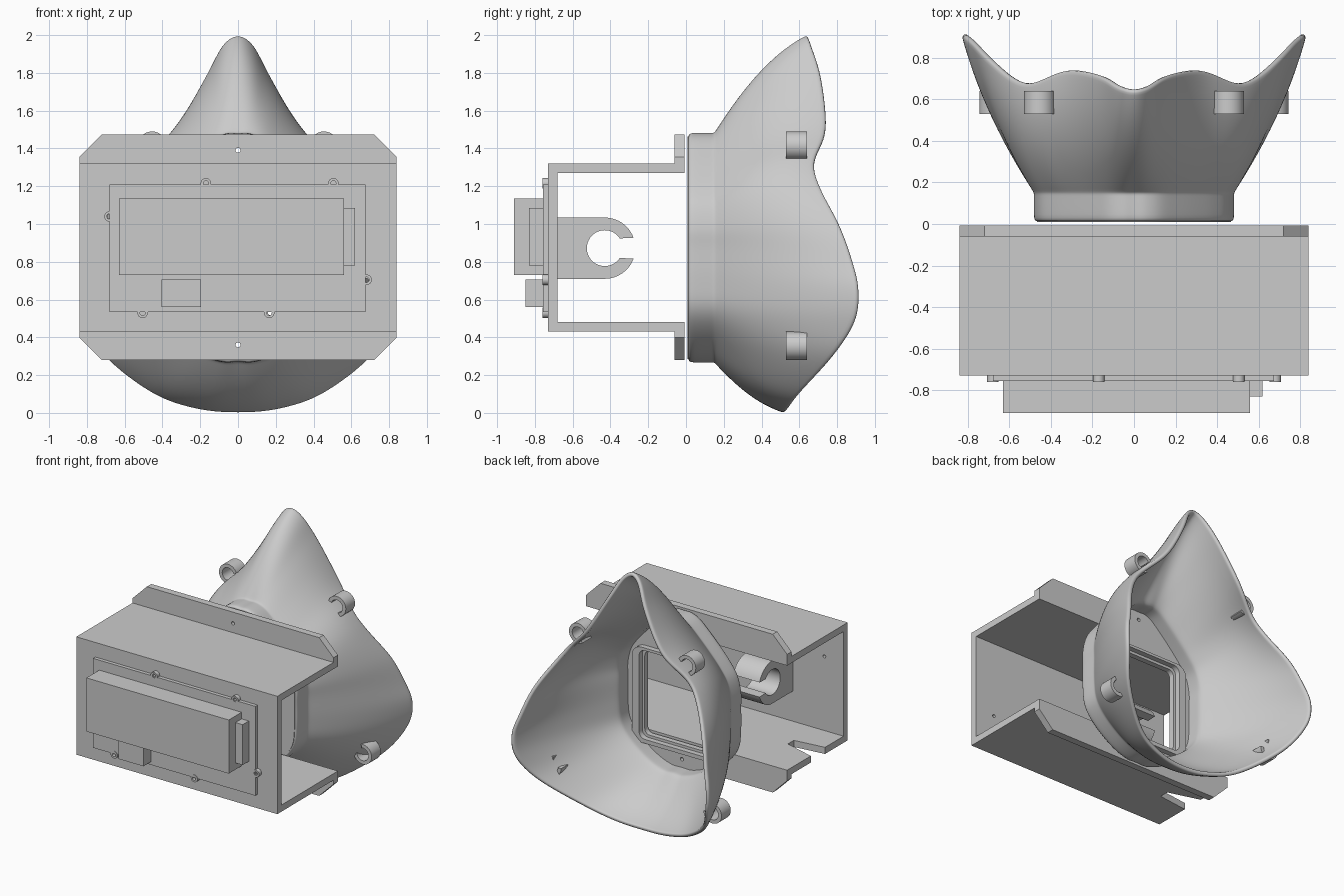
import bpy, math
from mathutils import Matrix, Vector

if "Cube" in bpy.data.objects:
    bpy.data.objects.remove(bpy.data.objects["Cube"])

# Local (x, y, z) -> world axes for plates extruded along each world axis
AXES = {
    'X': Matrix(((0, 0, 1, 0), (1, 0, 0, 0), (0, 1, 0, 0), (0, 0, 0, 1))),
    'Y': Matrix(((1, 0, 0, 0), (0, 0, -1, 0), (0, 1, 0, 0), (0, 0, 0, 1))),
    'Z': Matrix.Identity(4),
}


def plate(name, loops, lo, hi, axis='Y', smooth=True):
    """Outline plus hole loops, extruded from lo to hi along a world axis."""
    cu = bpy.data.curves.new(name, 'CURVE')
    cu.dimensions, cu.fill_mode, cu.extrude = '2D', 'BOTH', (hi - lo) / 2
    for pts in loops:
        sp = cu.splines.new('POLY')
        sp.points.add(len(pts) - 1)
        for p, (a, b) in zip(sp.points, pts):
            p.co = (a, b, 0, 1)
        sp.use_cyclic_u = True
    ob = bpy.data.objects.new(name, cu)
    bpy.context.collection.objects.link(ob)
    mid = (lo + hi) / 2
    ob.matrix_world = AXES[axis] @ Matrix.Translation((0, 0, -mid if axis == 'Y' else mid))
    bpy.ops.object.select_all(action='DESELECT')
    ob.select_set(True)
    bpy.context.view_layer.objects.active = ob
    bpy.ops.object.convert(target='MESH')
    ob = bpy.context.object
    ob.name = name
    if smooth:
        bpy.ops.object.shade_smooth_by_angle(angle=math.radians(30))
    return ob


def rect(x0, x1, z0, z1):
    return [(x0, z0), (x1, z0), (x1, z1), (x0, z1)]


def arc(cx, cz, r, a0, a1, n):
    return [(cx + r * math.cos(math.radians(a0 + (a1 - a0) * i / n)),
             cz + r * math.sin(math.radians(a0 + (a1 - a0) * i / n))) for i in range(n + 1)]


def circle(cx, cz, r, n=20):
    return arc(cx, cz, r, 0, 360, n)[:-1]


def round_rect(x0, x1, z0, z1, r):
    return (arc(x1 - r, z1 - r, r, 0, 90, 6) + arc(x0 + r, z1 - r, r, 90, 180, 6)
            + arc(x0 + r, z0 + r, r, 180, 270, 6) + arc(x1 - r, z0 + r, r, 270, 360, 6))


# Bracket: front wall, top and bottom walls, chamfered flanges
W = 0.84
plate("bracket_front_wall", [rect(-W, W, 0.43, 1.32), circle(-0.68, 1.04, 0.012),
      circle(0.68, 0.70, 0.012), circle(0.17, 0.53, 0.012)], -0.73, -0.68)
plate("bracket_top_wall", [rect(-W, W, -0.68, -0.06)], 1.27, 1.32, 'Z')
plate("bracket_bottom_wall", [[(-W, -0.68), (W, -0.68), (W, -0.06), (-W, -0.06), (-W, -0.29),
      (-0.60, -0.36), (-0.60, -0.43), (-W, -0.46)]], 0.43, 0.48, 'Z')
plate("bracket_top_flange", [[(-W, 1.27), (W, 1.27), (W, 1.355), (0.72, 1.475), (-0.72, 1.475),
      (-W, 1.355)], circle(0, 1.39, 0.013)], -0.06, -0.007)
plate("bracket_bottom_flange", [[(-W, 0.48), (W, 0.48), (W, 0.40), (0.72, 0.28), (-0.72, 0.28),
      (-W, 0.40)], circle(0, 0.36, 0.013)], -0.06, -0.007)

# Circuit board with screw bosses and components
plate("board", [rect(-0.68, 0.675, 0.535, 1.21)], -0.757, -0.73)
for i, (x, z) in enumerate([(-0.17, 1.215), (0.505, 1.215), (-0.68, 1.04),
                            (0.68, 0.705), (-0.505, 0.53), (0.165, 0.53)]):
    plate(f"screw_boss_{i}", [circle(x, z, 0.028), circle(x, z, 0.014)], -0.76, -0.73)
plate("display_block", [rect(-0.63, 0.56, 0.73, 1.135)], -0.91, -0.75)
plate("side_connector", [rect(0.56, 0.62, 0.78, 1.085)], -0.83, -0.75)
plate("small_connector", [rect(-0.405, -0.195, 0.56, 0.705)], -0.85, -0.75)

# Open clip on the inside of the front wall
plate("tube_clip", [[(-0.68, 0.71)] + arc(-0.43, 0.872, 0.162, -90, -20, 12)
      + arc(-0.43, 0.872, 0.095, -33, -327, 36) + arc(-0.43, 0.872, 0.162, 20, 90, 12)
      + [(-0.68, 1.034)]], -0.42, -0.20, 'X')

# Mask shell: matching neck (x, z) and rim (x, y, z) half outlines, top to bottom
neck_half = [(0, 1.48), (.06, 1.48), (.13, 1.45), (.22, 1.37), (.31, 1.28), (.39, 1.19),
             (.45, 1.10), (.48, .98), (.48, .87), (.48, .70), (.46, .55), (.37, .43),
             (.22, .32), (.09, .27), (0, .27)]
rim_half = [(0, .64, 2.0), (.08, .66, 1.95), (.16, .71, 1.8), (.27, .74, 1.6), (.36, .735, 1.47),
            (.50, .68, 1.33), (.60, .71, 1.2), (.72, .81, 1.0), (.79, .88, .8), (.83, .91, .65),
            (.81, .89, .48), (.70, .77, .29), (.45, .60, .10), (.22, .54, .02), (0, .52, 0)]


def closed_loop(half, sub=4):
    """Mirror a half outline and smooth it with a Catmull-Rom curve."""
    pts = [Vector(p) for p in half]
    pts += [Vector((-p[0],) + tuple(p[1:])) for p in half[-2:0:-1]]
    n, out = len(pts), []
    for i in range(n):
        a, b, c, d = (pts[(i + k) % n] for k in (-1, 0, 1, 2))
        for s in range(sub):
            t = s / sub
            out.append(0.5 * (2 * b + (c - a) * t + (2 * a - 5 * b + 4 * c - d) * t * t
                              + (3 * b - a - 3 * c + d) * t ** 3))
    return out


neck = closed_loop([(x, 0.15, z) for x, z in neck_half])
rim = closed_loop(rim_half)
mid = Vector((0, 0, 0.87))
rings = []
for y, s in ((0.008, 0.97), (0.02, 0.995), (0.04, 1.0), (0.10, 1.0), (0.14, 1.0)):
    rings.append([Vector((p.x * s, y, 0.87 + (p.z - 0.87) * s)) for p in neck])
for t in (0, 0.03, 0.1, 0.2, 0.3, 0.4, 0.5, 0.6, 0.7, 0.8, 0.9, 0.96, 1.0):
    ring = []
    for a, b in zip(neck, rim):
        out = Vector((b.x, 0, b.z - 0.87)).normalized()
        ring.append(a.lerp(b, t) + out * (0.04 + 0.03 * max(0, out.z)) * 4 * t * (1 - t))
    rings.append(ring)
n = len(neck)
faces = [(r * n + i, r * n + (i + 1) % n, (r + 1) * n + (i + 1) % n, (r + 1) * n + i)
         for r in range(len(rings) - 1) for i in range(n)]
me = bpy.data.meshes.new("mask_shell")
me.from_pydata([p for ring in rings for p in ring], [], faces)
me.polygons.foreach_set("use_smooth", [True] * len(faces))
shell = bpy.data.objects.new("mask_shell", me)
bpy.context.collection.objects.link(shell)
sol = shell.modifiers.new("thickness", 'SOLIDIFY')
sol.thickness, sol.offset = 0.03, -1
shell.modifiers.new("smooth", 'SUBSURF').levels = 1
shell.modifiers["smooth"].render_levels = 1

# Mask back plate with lens window and raised window frame
window = round_rect(-0.31, 0.31, 0.47, 1.10, 0.04)
plate("mask_back_plate", [[(p.x * 0.97, 0.87 + (p.z - 0.87) * 0.97) for p in neck], window,
      circle(0, 1.39, 0.013), circle(0, 0.36, 0.013)], 0.009, 0.05)
plate("window_frame", [round_rect(-0.39, 0.39, 0.42, 1.14, 0.08),
      round_rect(-0.33, 0.33, 0.45, 1.12, 0.05)], 0.05, 0.09)

# Strap hooks: open rings on the mask sides
for side in (1, -1):
    for label, cx, cz, gap in (("upper", 0.455, 1.415, 200), ("lower", 0.67, 0.355, 140)):
        ring = (arc(cx, cz, 0.075, gap + 40, gap + 320, 28)
                + arc(cx, cz, 0.048, gap + 320, gap + 40, 28))
        name = f"{label}_strap_hook_{'right' if side > 0 else 'left'}"
        plate(name, [[(side * x, z) for x, z in ring]], 0.53, 0.64)
